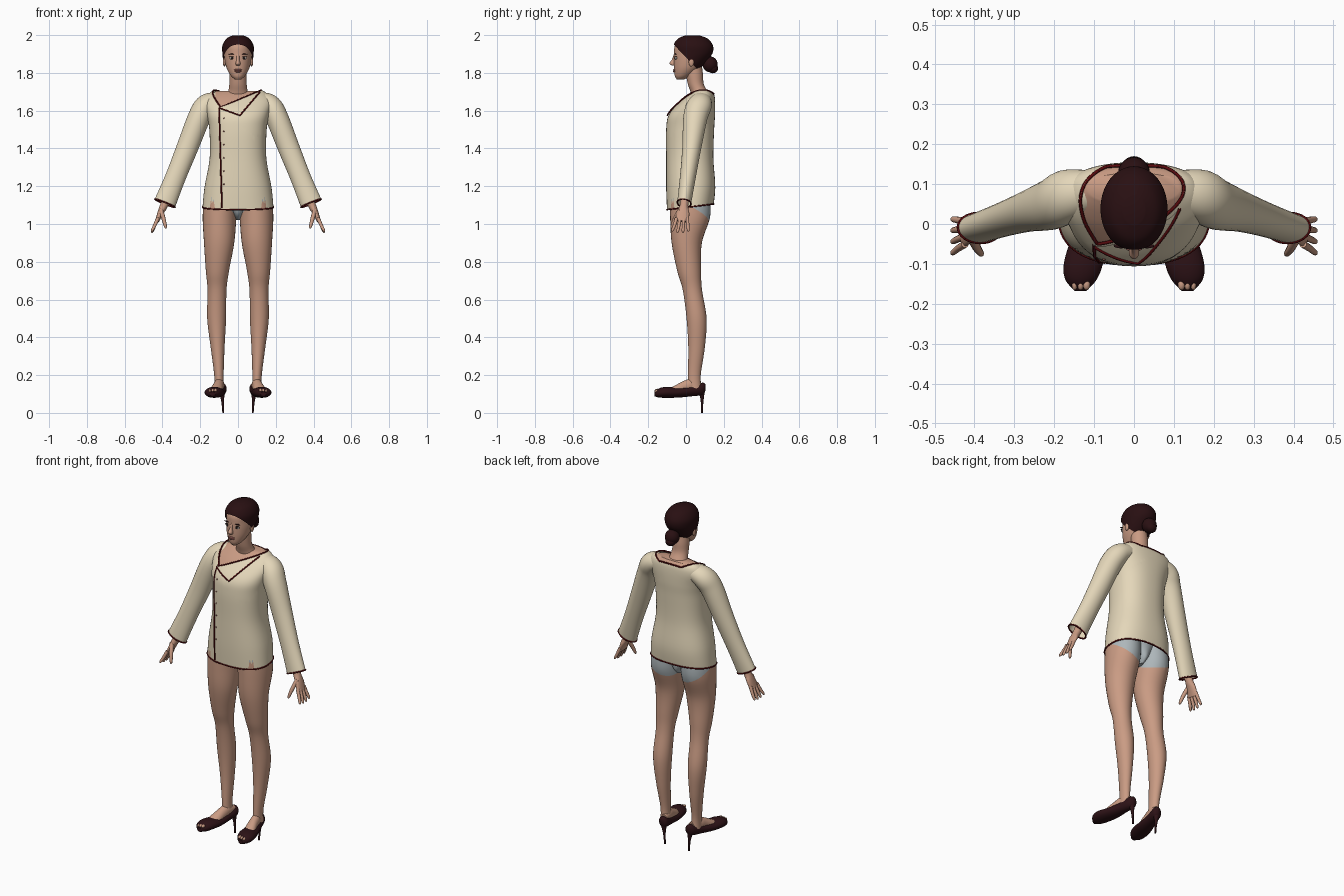
import bpy, bmesh, math
from mathutils import Vector
from mathutils.bvhtree import BVHTree

if "Cube" in bpy.data.objects:
    bpy.data.objects.remove(bpy.data.objects["Cube"])
made = []


def material(name, r, g, b):
    m = bpy.data.materials.new(name)
    m.use_nodes = True
    m.diffuse_color = (r, g, b, 1)
    m.node_tree.nodes["Principled BSDF"].inputs["Base Color"].default_value = (r, g, b, 1)
    return m


SKIN = material("skin", .59, .33, .23)
CLOTH = material("cream cloth", .78, .68, .49)
TRIM = material("dark red trim", .10, .003, .004)
HAIR = material("dark hair", .022, .005, .006)
SHOE = material("dark shoe leather", .026, .006, .008)
BRIEF = material("pale grey underwear", .42, .47, .49)
WHITE = material("eye white", .6, .56, .52)
DARK = material("eye dark", .02, .012, .01)
LIPS = material("lips", .36, .13, .11)


def finish(name, bm, mat):
    bmesh.ops.recalc_face_normals(bm, faces=bm.faces)
    me = bpy.data.meshes.new(name)
    bm.to_mesh(me)
    bm.free()
    me.materials.append(mat)
    ob = bpy.data.objects.new(name, me)
    bpy.context.collection.objects.link(ob)
    made.append(ob)
    return ob


def smooth_path(st, sub):
    out = []
    for i in range(len(st) - 1):
        p0, p1, p2, p3 = st[max(i - 1, 0)], st[i], st[i + 1], st[min(i + 2, len(st) - 1)]
        for k in range(sub):
            t = k / sub
            out.append([b + t * ((c - a) + t * ((2*a - 5*b + 4*c - d) + t * (3*b - a - 3*c + d))) / 2
                        for a, b, c, d in zip(p0, p1, p2, p3)])
    return out + [list(st[-1])]


def loft(name, stations, mat, axis=None, seg=28, sub=4, power=1, caps=(1, 1), side=1):
    """Skin elliptical sections (x, y, z, radius_u, radius_v) along a smooth path."""
    st = smooth_path(stations, sub)
    pts = [Vector(s[:3]) for s in st]
    bm = bmesh.new()
    rings = []
    for i, s in enumerate(st):
        if axis == "y":
            u, v = Vector((1, 0, 0)), Vector((0, 0, 1))
        elif axis == "z":
            u, v = Vector((1, 0, 0)), Vector((0, 1, 0))
        else:
            t = (pts[min(i + 1, len(pts) - 1)] - pts[max(i - 1, 0)]).normalized()
            u = Vector((0, 1, 0)).cross(t).normalized()
            v = t.cross(u)
        ring = []
        for k in range(seg):
            c, d = math.cos(math.tau * k / seg), math.sin(math.tau * k / seg)
            c, d = (math.copysign(abs(q) ** power, q) for q in (c, d))
            p = pts[i] + u * c * max(s[3], .001) + v * d * max(s[4], .001)
            ring.append(bm.verts.new((p.x * side, p.y, p.z)))
        rings.append(ring)
    for a, b in zip(rings, rings[1:]):
        for k in range(seg):
            n = (k + 1) % seg
            bm.faces.new((a[k], a[n], b[n], b[k]))
    for ring, cap in zip((rings[0], rings[-1]), caps):
        if cap:
            bm.faces.new(ring)
    return finish(name, bm, mat)


def ball(name, loc, radii, mat):
    bm = bmesh.new()
    bmesh.ops.create_uvsphere(bm, u_segments=20, v_segments=12, radius=1)
    bmesh.ops.scale(bm, vec=radii, verts=bm.verts)
    bmesh.ops.translate(bm, vec=loc, verts=bm.verts)
    return finish(name, bm, mat)


def slice_off(ob, planes, recolour=None):
    """Cut by planes z = a*x + b*y + c; drop or recolour faces beyond all of them."""
    bm = bmesh.new()
    bm.from_mesh(ob.data)
    for a, b, c, sign in planes:
        bmesh.ops.bisect_plane(bm, geom=bm.verts[:] + bm.edges[:] + bm.faces[:], dist=1e-5,
                               plane_co=(0, 0, c), plane_no=(-a, -b, 1))
    hit = []
    for f in bm.faces:
        m = f.calc_center_median()
        if all(s * (m.z - a * m.x - b * m.y - c) > 0 for a, b, c, s in planes):
            hit.append(f)
    if recolour:
        ob.data.materials.append(recolour)
        for f in hit:
            f.material_index = 1
    else:
        bmesh.ops.delete(bm, geom=hit, context="FACES")
    bm.to_mesh(ob.data)
    bm.free()


def cord(name, lines, radius, mat):
    cu = bpy.data.curves.new(name, "CURVE")
    cu.dimensions = "3D"
    cu.bevel_depth, cu.bevel_resolution = radius, 1
    for line in lines:
        sp = cu.splines.new("POLY")
        sp.points.add(len(line) - 1)
        for p, co in zip(sp.points, line):
            p.co = (*co, 1)
    cu.materials.append(mat)
    bpy.context.collection.objects.link(bpy.data.objects.new(name, cu))


def edge_trim(name, ob):
    bm = bmesh.new()
    bm.from_mesh(ob.data)
    cord(name, [[v.co.copy() for v in e.verts] for e in bm.edges if e.is_boundary], .0042, TRIM)
    bm.free()


# Jacket body, with the neck opening and hem cut by planes
body = [(0, .02, 1.06, .19, .12), (0, .025, 1.19, .178, .13), (0, .02, 1.35, .15, .125),
        (0, .022, 1.5, .152, .127), (0, .032, 1.58, .165, .122), (0, .062, 1.65, .18, .092),
        (0, .082, 1.69, .155, .066), (0, .09, 1.712, .12, .04)]
jacket = loft("jacket_body", body, CLOTH, "z", 56, 6, .85, (0, 1))
front = BVHTree.FromPolygons([v.co for v in jacket.data.vertices],
                             [p.vertices for p in jacket.data.polygons])
slice_off(jacket, [(0, .12, 1.088, -1)])
slice_off(jacket, [(-.727, .448, 1.574, 1), (.42, 0, 1.657, 1), (0, 1, 1.545, 1)])
edge_trim("jacket_edge_trim", jacket)


def on_front(x, z, lift):
    hit = front.ray_cast(Vector((x, -1, z)), Vector((0, 1, 0)))[0]
    return Vector((x, (hit.y if hit else .06) - lift, z))


# Front closing, buttons and folded lapel
cord("front_closing_trim", [[on_front(-.1 + .015 * k / 20, 1.615 - .53 * k / 20, .001)
                             for k in range(21)]], .0042, TRIM)
for k in range(6):
    ball("button", on_front(-.075, 1.56 - .07 * k, 0), (.004, .003, .004), LIPS)
corner, tip, shoulder = Vector((-.1, 1.615)), Vector((.01, 1.575)), Vector((.115, 1.698))
bm = bmesh.new()
n = 10
grid = {}
for i in range(n + 1):
    for j in range(n + 1 - i):
        q = corner + (tip - corner) * i / n + (shoulder - corner) * j / n
        grid[i, j] = bm.verts.new(on_front(q.x, q.y, .007))
for i in range(n):
    for j in range(n - i):
        bm.faces.new((grid[i, j], grid[i + 1, j], grid[i, j + 1]))
        if i + j < n - 1:
            bm.faces.new((grid[i + 1, j], grid[i + 1, j + 1], grid[i, j + 1]))
rim = [grid[i, 0].co.copy() for i in range(n + 1)] + [grid[n - j, j].co.copy() for j in range(1, n + 1)]
finish("lapel", bm, CLOTH)
cord("lapel_trim", [rim], .004, TRIM)

# Torso under the jacket and neck
loft("torso", [(x, y, z - .008, u * .95, v * .94) for x, y, z, u, v in body[1:]], SKIN, "z", 40, 4, .85)
loft("neck", [(0, .085, 1.66, .075, .05), (0, .07, 1.70, .053, .046), (0, .052, 1.74, .046, .042),
              (0, .045, 1.79, .046, .045), (0, .04, 1.83, .045, .045)], SKIN, "z")

# Head, hair and bun
head = [(0, -.03, 1.765, .016, .018), (0, -.018, 1.783, .037, .041), (0, .004, 1.82, .058, .067),
        (0, .022, 1.86, .069, .086), (0, .036, 1.9, .074, .099), (0, .038, 1.94, .073, .098),
        (0, .036, 1.975, .052, .073), (0, .035, 1.993, .018, .03)]
loft("head", head, SKIN, "z", 36, 5)
hair = loft("hair", [(x, y, z + .006, u + .009, v + .006) for x, y, z, u, v in head], HAIR, "z", 40, 6)
slice_off(hair, [(0, -1.05, 1.882, -1)])
ball("hair_bun", (0, .128, 1.845), (.04, .04, .042), HAIR)
ball("hair_bun_twist", (0, .142, 1.825), (.03, .028, .027), HAIR)

# Face
loft("nose", [(0, -.058, 1.9, .007, .006), (0, -.064, 1.87, .008, .011), (0, -.07, 1.85, .013, .018),
              (0, -.064, 1.838, .01, .01)], SKIN, "z", 16)
ball("upper_lip", (0, -.061, 1.816), (.021, .008, .005), LIPS)
ball("lower_lip", (0, -.06, 1.808), (.018, .009, .006), LIPS)
for s in (1, -1):
    ball("eye", (s * .031, -.052, 1.878), (.014, .007, .007), WHITE)
    ball("iris", (s * .031, -.057, 1.878), (.006, .004, .006), DARK)
    ball("eyelash", (s * .032, -.054, 1.885), (.016, .006, .0025), DARK)
    ball("eyebrow", (s * .033, -.055, 1.899), (.018, .006, .0025), HAIR)
    ball("ear", (s * .072, .028, 1.858), (.008, .014, .024), SKIN)

# Paired limbs
for s in (1, -1):
    sleeve = loft("sleeve", [(.10, .085, 1.655, .045, .05), (.165, .072, 1.63, .058, .065),
                             (.205, .05, 1.565, .06, .064), (.27, .03, 1.4, .057, .05),
                             (.33, .01, 1.25, .054, .042), (.387, -.01, 1.11, .058, .037)],
                  CLOTH, None, 32, 6, 1, (1, 0), s)
    edge_trim("cuff_trim", sleeve)

    loft("palm", [(.35, .002, 1.2, .026, .026), (.391, -.01, 1.1, .021, .022),
                  (.41, -.015, 1.06, .016, .033), (.428, -.022, 1.015, .011, .036)],
         SKIN, None, 20, 4, 1, (1, 1), s)
    for k in (-1.5, -.5, .5, 1.5):
        drop = .958 + .006 * abs(k)
        loft("finger", [(.424, -.022 + k * .019, 1.03, .01, .0095),
                        (.442, -.026 + k * .024, .99, .009, .0085),
                        (.454, -.03 + k * .028, drop, .007, .007),
                        (.455, -.031 + k * .028, drop - .007, .003, .003)],
             SKIN, None, 10, 3, 1, (1, 1), s)
    loft("thumb", [(.408, -.03, 1.075, .012, .014), (.395, -.058, 1.03, .011, .011),
                   (.384, -.074, .988, .008, .008), (.382, -.077, .976, .003, .003)],
         SKIN, None, 10, 3, 1, (1, 1), s)

    leg = loft("leg", [(.093, .02, 1.16, .085, .105), (.098, .022, 1.04, .089, .106),
                       (.1, .004, .9, .08, .08), (.109, .017, .75, .061, .063),
                       (.111, .034, .65, .05, .051), (.113, .056, .5, .05, .053),
                       (.108, .056, .35, .037, .044), (.101, .044, .2, .025, .034),
                       (.099, .045, .12, .026, .036)], SKIN, "z", 32, 6, 1, (1, 1), s)
    slice_off(leg, [(.4 * s, -.49, 1.031, 1)], BRIEF)

    loft("foot", [(.088, .08, .145, .018, .022), (.099, .03, .145, .026, .036),
                  (.106, -.01, .134, .028, .036), (.117, -.06, .118, .032, .026),
                  (.128, -.1, .112, .02, .01)], SKIN, "y", 20, 4, 1, (1, 1), s)
    loft("shoe", [(.085, .104, .135, .008, .014), (.087, .088, .128, .027, .032),
                  (.099, .03, .116, .034, .028), (.114, -.04, .108, .045, .027),
                  (.127, -.1, .109, .049, .029), (.133, -.14, .106, .039, .025),
                  (.134, -.168, .1, .014, .012)], SHOE, "y", 28, 5, 1, (1, 1), s)
    loft("stiletto_heel", [(.087, .082, .125, .022, .02), (.083, .085, .08, .01, .01),
                           (.08, .085, .04, .006, .006), (.078, .084, 0, .005, .005)],
         SHOE, "z", 14, 4, 1, (1, 1), s)
    for k in range(3):
        ball("toe", (s * (.119 + k * .015), -.152, .119 - k * .002), (.009 - k * .001, .014, .009), SKIN)

# Underwear between the legs
loft("underwear", [(0, .035, 1.022, .012, .04), (0, .028, 1.05, .03, .075), (0, .022, 1.1, .07, .09),
                   (0, .022, 1.17, .12, .1)], BRIEF, "z")

bpy.ops.object.select_all(action="DESELECT")
for ob in made:
    ob.select_set(True)
bpy.context.view_layer.objects.active = made[0]
bpy.ops.object.shade_smooth_by_angle(angle=math.radians(45))
